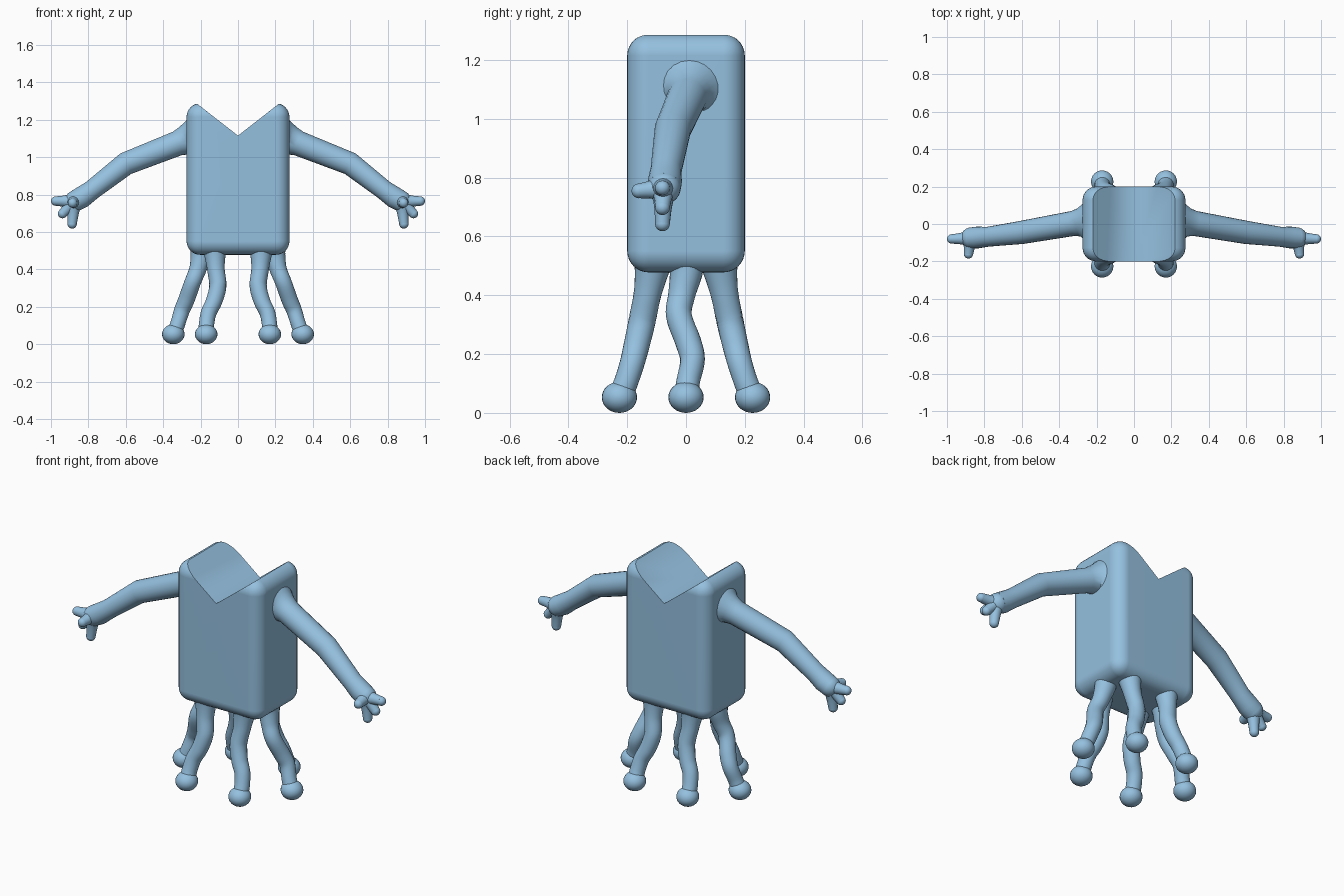
import bpy, bmesh, math
from mathutils import Vector, Matrix

cube = bpy.data.objects.get("Cube")
if cube:
    bpy.data.objects.remove(cube, do_unlink=True)

blue = bpy.data.materials.new("soft_blue")
blue.use_nodes = True
COLOR = (0.30, 0.53, 0.74, 1)
blue.diffuse_color = COLOR
blue.node_tree.nodes["Principled BSDF"].inputs["Base Color"].default_value = COLOR


def finish(bm, name):
    bmesh.ops.recalc_face_normals(bm, faces=bm.faces)
    mesh = bpy.data.meshes.new(name)
    bm.to_mesh(mesh)
    bm.free()
    mesh.materials.append(blue)
    ob = bpy.data.objects.new(name, mesh)
    bpy.context.collection.objects.link(ob)
    bpy.ops.object.select_all(action="DESELECT")
    ob.select_set(True)
    bpy.context.view_layer.objects.active = ob
    bpy.ops.object.shade_smooth_by_angle(angle=math.radians(40))
    return ob


def smooth_path(points, steps):
    """Catmull-Rom through points of (x, y, z, radius)."""
    pts = [Vector(p) for p in points]
    pts = [pts[0]] + pts + [pts[-1]]
    out = []
    for a, b, c, d in zip(pts, pts[1:], pts[2:], pts[3:]):
        for i in range(steps):
            t = i / steps
            out.append(0.5 * (2 * b + (c - a) * t + (2 * a - 5 * b + 4 * c - d) * t ** 2
                              + (3 * b - a - 3 * c + d) * t ** 3))
    return out + [pts[-1]]


def tube(bm, points, sides=24, steps=6):
    """Round tapered limb with a ball at its far end."""
    path = smooth_path(points, steps) if steps else [Vector(p) for p in points]
    rings = []
    for i, p in enumerate(path):
        ahead = path[min(i + 1, len(path) - 1)] - path[max(i - 1, 0)]
        turn = ahead.to_3d().to_track_quat("Z", "Y")
        rings.append([bm.verts.new(p.to_3d() + turn @ Vector(
            (p.w * math.cos(k * math.tau / sides), p.w * math.sin(k * math.tau / sides), 0)))
            for k in range(sides)])
    for r, s in zip(rings, rings[1:]):
        for k in range(sides):
            n = (k + 1) % sides
            bm.faces.new((r[k], r[n], s[n], s[k]))
    bm.faces.new(rings[0])
    bm.faces.new(rings[-1])
    ball(bm, path[-1].to_3d(), [path[-1].w] * 3)


def ball(bm, centre, size):
    bmesh.ops.create_uvsphere(bm, u_segments=24, v_segments=16, radius=1,
                              matrix=Matrix.Translation(centre) @ Matrix.Diagonal((*size, 1)))


# Body: rounded block, V notch cut across the top, mirrored halves
bm = bmesh.new()
bmesh.ops.create_cube(bm, size=1, matrix=Matrix.Translation((0, 0, 0.883))
                      @ Matrix.Diagonal((0.55, 0.4, 0.81, 1)))
bmesh.ops.bevel(bm, geom=bm.edges[:], offset=0.073, segments=8, profile=0.5, affect="EDGES")
cut = bmesh.ops.bisect_plane(bm, geom=bm.verts[:] + bm.edges[:] + bm.faces[:],
                             plane_co=(0, 0, 1.115), plane_no=(-0.78, 0, 1), clear_outer=True)
rim = [e for e in cut["geom_cut"] if isinstance(e, bmesh.types.BMEdge)]
bmesh.ops.contextual_create(bm, geom=rim)
bmesh.ops.bisect_plane(bm, geom=bm.verts[:] + bm.edges[:] + bm.faces[:],
                       plane_co=(0, 0, 0), plane_no=(1, 0, 0), clear_inner=True)
body = finish(bm, "body")
mirror = body.modifiers.new("mirror", "MIRROR")
mirror.merge_threshold = 0.0005
weighted = body.modifiers.new("even_shading", "WEIGHTED_NORMAL")
weighted.keep_sharp = True

ARM = [(0.262, 0.01, 1.092, 0.112), (0.275, 0.01, 1.091, 0.092), (0.29, 0.008, 1.087, 0.077),
       (0.325, 0.003, 1.073, 0.067), (0.6, -0.045, 0.965, 0.062), (0.78, -0.068, 0.825, 0.053),
       (0.835, -0.072, 0.785, 0.058), (0.87, -0.074, 0.766, 0.056)]
FINGERS = [(0.975, -0.08, 0.765), (0.938, -0.08, 0.698), (0.887, -0.08, 0.643),
           (0.885, -0.16, 0.755)]
MID_LEG = [(0.19, 0, 0.53, 0.066), (0.198, 0, 0.475, 0.056), (0.215, -0.015, 0.4, 0.046),
           (0.243, -0.024, 0.33, 0.044), (0.275, 0.008, 0.24, 0.044),
           (0.3, 0.022, 0.18, 0.042), (0.322, 0.008, 0.11, 0.04), (0.34, 0, 0.06, 0.042)]
SIDE_LEG = [(0.125, 0.11, 0.53, 0.07), (0.123, 0.118, 0.475, 0.057), (0.118, 0.132, 0.4, 0.047),
            (0.108, 0.15, 0.31, 0.046), (0.128, 0.168, 0.23, 0.044),
            (0.156, 0.183, 0.17, 0.042), (0.168, 0.202, 0.11, 0.041), (0.17, 0.222, 0.06, 0.042)]


def flip(points, sx, sy=1):
    return [(p[0] * sx, p[1] * sy, *p[2:]) for p in points]


for side, sx in (("left", 1), ("right", -1)):
    # Arm with palm and fingers
    bm = bmesh.new()
    tube(bm, flip(ARM, sx), steps=0)
    finish(bm, side + "_arm")
    bm = bmesh.new()
    for tip in FINGERS:
        root = (0.875, -0.076, 0.764)
        mid = [(a + b) / 2 for a, b in zip(root, tip)]
        tube(bm, flip([(*root, 0.045), (*mid, 0.031), (*tip, 0.025)], sx), sides=16)
    finish(bm, side + "_fingers")
    # Three legs, each with a rounded foot
    for place, points, sy in (("front", SIDE_LEG, -1), ("middle", MID_LEG, 1),
                              ("back", SIDE_LEG, 1)):
        path = flip(points, sx, sy)
        bm = bmesh.new()
        tube(bm, path)
        x, y = path[-1][:2]
        ball(bm, (x + sx * 0.006 * (place == "middle"), y * 1.02, 0.053), (0.06, 0.06, 0.053))
        finish(bm, f"{side}_{place}_leg")
